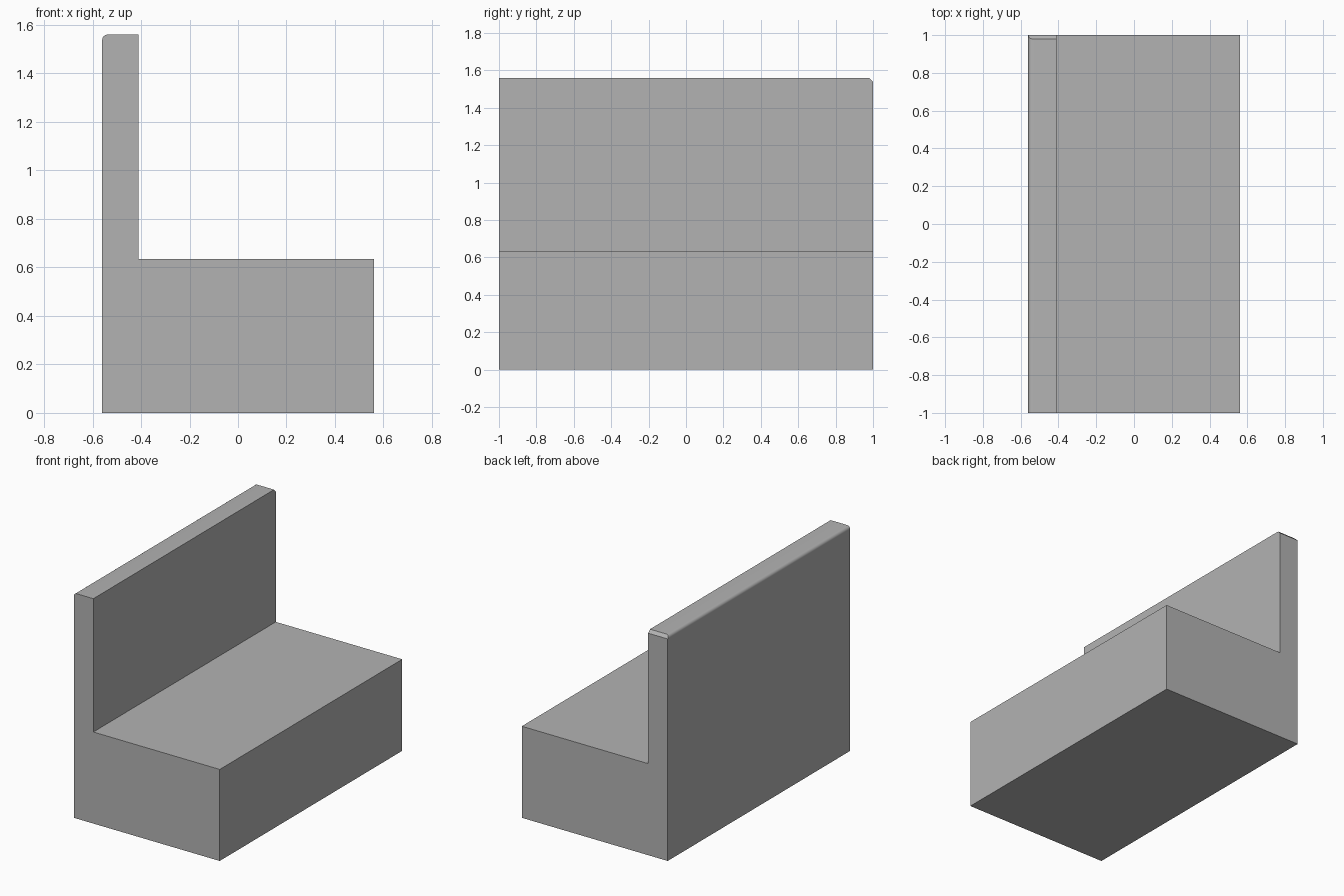
import bpy, bmesh
from math import sin, cos, pi
from mathutils import Vector

cube = bpy.data.objects.get("Cube")
if cube:
    bpy.data.objects.remove(cube, do_unlink=True)

HALF_W, HALF_L = 0.56, 1.0
SEAT_Z, TOP_Z = 0.635, 1.56
BACK_X = -0.41          # inner face of the backrest
ROUND = 0.022           # rounded outer top edge
CHAMFER = 0.02          # chamfer at one end of the backrest
STEPS = 6

grey = bpy.data.materials.new("plain grey")
grey.use_nodes = True
colour = (0.45, 0.45, 0.45, 1)
grey.diffuse_color = colour
grey.node_tree.nodes["Principled BSDF"].inputs["Base Color"].default_value = colour

# L-shaped profile with one rounded corner
profile = [(-HALF_W, 0), (HALF_W, 0), (HALF_W, SEAT_Z), (BACK_X, SEAT_Z), (BACK_X, TOP_Z)]
for i in range(STEPS + 1):
    a = pi / 2 * (1 + i / STEPS)
    profile.append((-HALF_W + ROUND + ROUND * cos(a), TOP_Z - ROUND + ROUND * sin(a)))

# Extrude the profile along the bench
bm = bmesh.new()
face = bm.faces.new([bm.verts.new((x, -HALF_L, z)) for x, z in profile])
result = bmesh.ops.extrude_face_region(bm, geom=[face])
moved = [v for v in result["geom"] if isinstance(v, bmesh.types.BMVert)]
bmesh.ops.translate(bm, verts=moved, vec=(0, 2 * HALF_L, 0))

# Cut the chamfer on the rear top edge and close it
cut = bmesh.ops.bisect_plane(bm, geom=bm.verts[:] + bm.edges[:] + bm.faces[:], dist=1e-6,
                             plane_co=Vector((0, HALF_L - CHAMFER, TOP_Z)),
                             plane_no=Vector((0, 1, 1)).normalized(), clear_outer=True)
rim = [e for e in cut["geom_cut"] if isinstance(e, bmesh.types.BMEdge)]
bmesh.ops.holes_fill(bm, edges=rim, sides=0)
bmesh.ops.recalc_face_normals(bm, faces=bm.faces[:])

mesh = bpy.data.meshes.new("bench_body")
bm.to_mesh(mesh)
bm.free()
mesh.materials.append(grey)
body = bpy.data.objects.new("bench_body", mesh)
bpy.context.collection.objects.link(body)

# Smooth only the rounded edge
bpy.ops.object.select_all(action='DESELECT')
body.select_set(True)
bpy.context.view_layer.objects.active = body
bpy.ops.object.shade_smooth_by_angle(angle=pi / 6)
